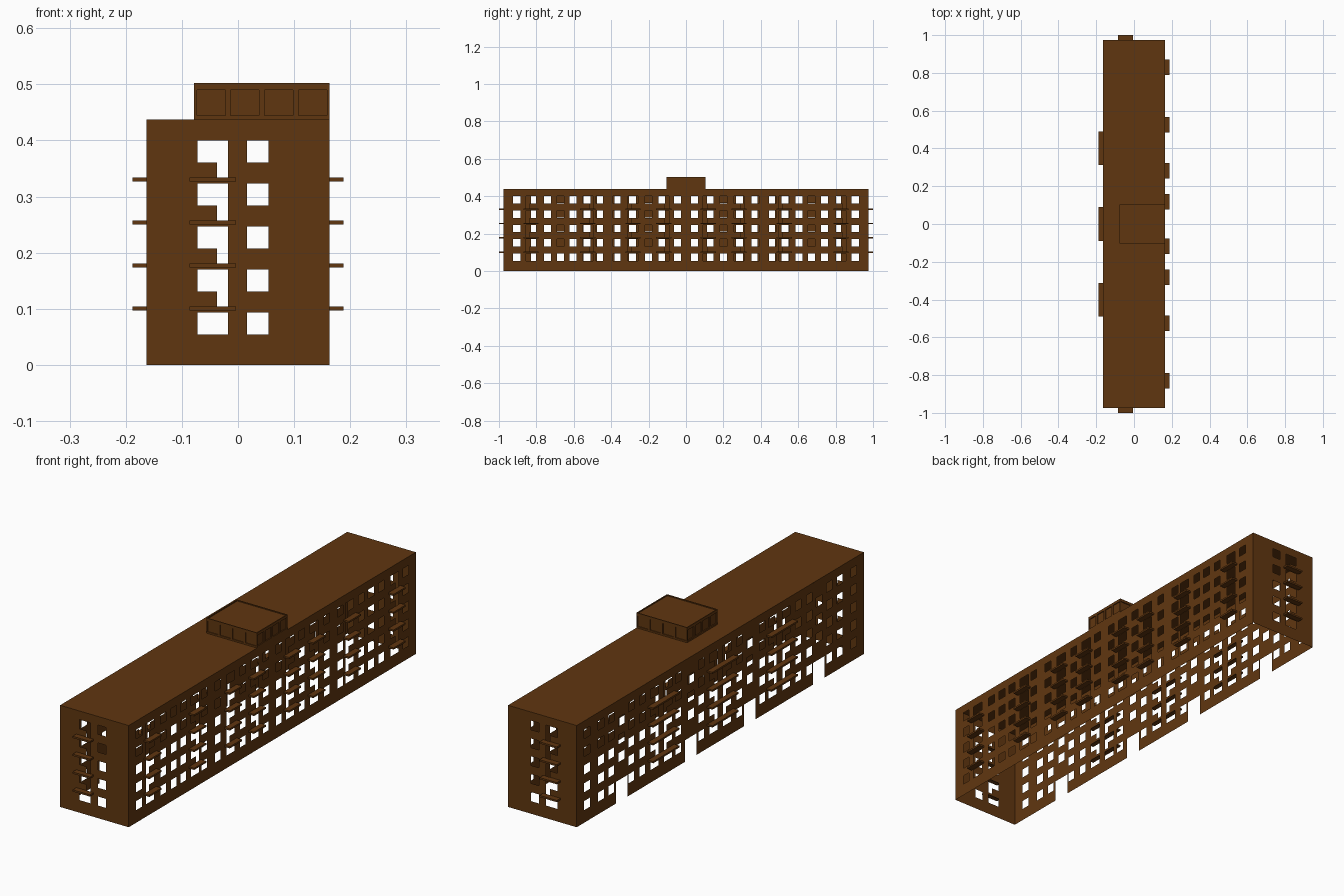
import bpy, bmesh

if "Cube" in bpy.data.objects:
    bpy.data.objects.remove(bpy.data.objects["Cube"], do_unlink=True)

brown = bpy.data.materials.new("brown")
brown.use_nodes = True
colour = (0.118, 0.037, 0.005, 1)
brown.diffuse_color = colour
brown.node_tree.nodes["Principled BSDF"].inputs["Base Color"].default_value = colour

# Main dimensions
HX, HY, TOP = 0.163, 0.975, 0.437
FLOOR, SILL, HEAD = 0.0767, 0.054, 0.093
SLAB, SLAB_T, REACH = 0.0965, 0.0075, 0.025
WIN, WIDE, DOOR = 0.038, 0.054, 0.019


def finish(name, bm):
    mesh = bpy.data.meshes.new(name)
    bm.to_mesh(mesh)
    bm.free()
    mesh.materials.append(brown)
    obj = bpy.data.objects.new(name, mesh)
    bpy.context.collection.objects.link(obj)
    return obj


def boxes(name, spans):
    """One object made of boxes given as (x0, x1, y0, y1, z0, z1)."""
    bm = bmesh.new()
    for x0, x1, y0, y1, z0, z1 in spans:
        for v in bmesh.ops.create_cube(bm, size=1)["verts"]:
            v.co = (x1 if v.co.x > 0 else x0, y1 if v.co.y > 0 else y0,
                    z1 if v.co.z > 0 else z0)
    return finish(name, bm)


def wall(name, half, holes, place, flip):
    """Thin wall sheet with rectangular openings (u0, u1, z0, z1)."""
    us = sorted({-half, half} | {round(u, 4) for h in holes for u in h[:2]})
    zs = sorted({0, TOP} | {round(z, 4) for h in holes for z in h[2:]})
    bm = bmesh.new()
    grid = [[bm.verts.new(place(u, z)) for z in zs] for u in us]
    for i in range(len(us) - 1):
        u = (us[i] + us[i + 1]) / 2
        for j in range(len(zs) - 1):
            z = (zs[j] + zs[j + 1]) / 2
            if any(a < u < b and c < z < d for a, b, c, d in holes):
                continue
            loop = [grid[i][j], grid[i + 1][j], grid[i + 1][j + 1], grid[i][j + 1]]
            bm.faces.new(loop[::-1] if flip else loop)
    loose = [v for v in bm.verts if not v.link_faces]
    bmesh.ops.delete(bm, geom=loose, context='VERTS')
    return finish(name, bm)


def window_column(u):
    return [(u - WIN / 2, u + WIN / 2, SILL + k * FLOOR, HEAD + k * FLOOR)
            for k in range(5)]


def balcony_column(u, side):
    """Wide windows with a balcony door at the given side of each upper one."""
    holes = [(u - WIDE / 2, u + WIDE / 2, SILL + k * FLOOR, HEAD + k * FLOOR)
             for k in range(5)]
    edge = u + side * WIDE / 2
    a, b = sorted((edge, edge - side * DOOR))
    return holes + [(a, b, SLAB + k * FLOOR, HEAD + (k + 1) * FLOOR)
                    for k in range(4)]


def slab_levels():
    return [(SLAB + k * FLOOR, SLAB + SLAB_T + k * FLOOR) for k in range(4)]


# Left long wall: plain windows and eight balcony columns
left_holes, left_slabs = [], []
for s in (-1, 1):
    for y in (0.045, 0.2, 0.37, 0.462, 0.605, 0.67, 0.74, 0.905):
        left_holes += window_column(s * y)
    for y, side in ((0.829, 1), (0.525, -1), (0.283, 1), (0.119, -1)):
        left_holes += balcony_column(s * y, s * side)
        left_slabs += [(HX, HX + REACH, s * y - 0.041, s * y + 0.041, a, b)
                       for a, b in slab_levels()]
wall("left_wall", HY, left_holes, lambda u, z: (HX, u, z), False)
boxes("left_balconies", left_slabs)

# Right long wall: windows, four stairwells with entrances, three wide balconies
right_holes, right_slabs = [], []
for s in (-1, 1):
    for y in (0.13, 0.285, 0.53, 0.605, 0.74, 0.81, 0.905):
        right_holes += window_column(s * y)
    for y in (0.2, 0.67):
        right_holes.append((s * y - 0.039, s * y + 0.039, 0, HEAD))
        right_holes += [(s * y - 0.02, s * y + 0.02, 0.171 + k * FLOOR,
                         0.21 + k * FLOOR) for k in range(3)]
for y in (-0.402, 0, 0.402):
    for side in (-1, 1):
        right_holes += balcony_column(y + side * 0.046, -side)
    right_slabs += [(-HX - REACH, -HX, y - 0.089, y + 0.089, a, b)
                    for a, b in slab_levels()]
wall("right_wall", HY, right_holes, lambda u, z: (-HX, u, z), True)
boxes("right_balconies", right_slabs)

# End walls: one balcony column and one window column each
end_holes = balcony_column(-0.045, 1) + window_column(0.035)
for s, name in ((-1, "front"), (1, "back")):
    wall(name + "_wall", HX, end_holes, lambda u, z: (u, s * HY, z), s > 0)
    y0, y1 = sorted((s * HY, s * (HY + REACH)))
    boxes(name + "_balconies", [(-0.086, -0.004, y0, y1, a, b)
                                for a, b in slab_levels()])

# Flat roof sheet
bm = bmesh.new()
bm.faces.new([bm.verts.new((x, y, TOP)) for x, y in
              ((-HX, -HY), (HX, -HY), (HX, HY), (-HX, HY))])
finish("roof", bm)

# Rooftop plant room: recessed core behind a frame of rails and posts
X0, X1, Y, Z1 = -0.078, HX, 0.104, 0.502
D, P = 0.004, 0.0095
boxes("plant_room_core", [(X0 + D, X1 - D, -Y + D, Y - D, TOP, Z1 - D)])
frame = []
for z0, z1 in ((TOP, TOP + 0.007), (Z1 - 0.012, Z1)):
    frame += [(X0, X1, -Y, -Y + D, z0, z1), (X0, X1, Y - D, Y, z0, z1),
              (X0, X0 + D, -Y, Y, z0, z1), (X1 - D, X1, -Y, Y, z0, z1)]
for i in range(5):
    x = X0 + (X1 - X0) * i / 4
    y = -Y + 2 * Y * i / 4
    xa, xb = max(X0, x - P / 2), min(X1, x + P / 2)
    ya, yb = max(-Y, y - P / 2), min(Y, y + P / 2)
    for s in (-1, 1):
        a, b = sorted((s * Y, s * (Y - D)))
        frame.append((xa, xb, a, b, TOP, Z1))
    frame += [(X0, X0 + D, ya, yb, TOP, Z1), (X1 - D, X1, ya, yb, TOP, Z1)]
boxes("plant_room_frame", frame)
